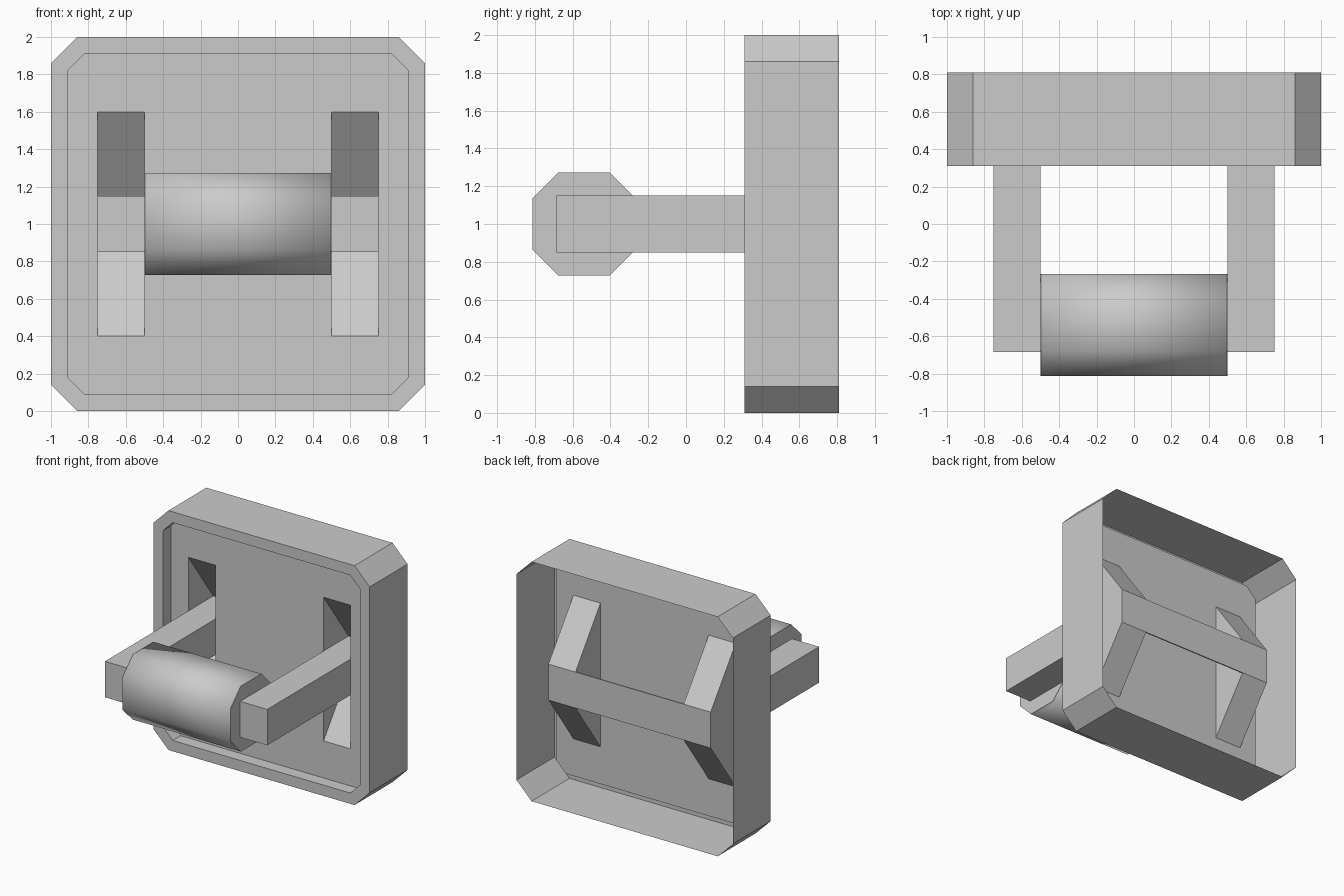
import bpy
import bmesh
from mathutils import Vector

cube = bpy.data.objects.get("Cube")
if cube:
    bpy.data.objects.remove(cube, do_unlink=True)

grey = bpy.data.materials.new("plain_grey")
grey.use_nodes = True
grey.diffuse_color = (0.6, 0.6, 0.6, 1)
grey.node_tree.nodes["Principled BSDF"].inputs["Base Color"].default_value = (0.6, 0.6, 0.6, 1)


def finish(name, bm, smooth=False):
    bmesh.ops.recalc_face_normals(bm, faces=bm.faces)
    mesh = bpy.data.meshes.new(name)
    bm.to_mesh(mesh)
    bm.free()
    mesh.materials.append(grey)
    for p in mesh.polygons:
        p.use_smooth = smooth
    obj = bpy.data.objects.new(name, mesh)
    bpy.context.collection.objects.link(obj)
    return obj


def box(name, lo, hi):
    bm = bmesh.new()
    bmesh.ops.create_cube(bm, size=1)
    lo, hi = Vector(lo), Vector(hi)
    for v in bm.verts:
        v.co = (lo + hi) / 2 + v.co * (hi - lo)
    return finish(name, bm)


def octagon(half, cut):
    """Square of the given half width with its corners cut off."""
    a, b = half, half - cut
    return [(a, -b), (a, b), (b, a), (-b, a), (-a, b), (-a, -b), (-b, -a), (b, -a)]


def bridge(bm, r1, r2):
    n = len(r1)
    for i in range(n):
        bm.faces.new((r1[i], r1[(i + 1) % n], r2[(i + 1) % n], r2[i]))


def prism_x(name, x0, x1, outline, smooth=False):
    """Closed prism along x from a (y, z) outline."""
    bm = bmesh.new()
    ends = [[bm.verts.new((x, y, z)) for y, z in outline] for x in (x0, x1)]
    bridge(bm, *ends)
    for ring in ends:
        bm.faces.new(ring)
    return finish(name, bm, smooth)


FRONT, PLATE, BAR, BACK = 0.31, 0.415, 0.745, 0.81
LOW, HIGH = 0.85, 1.15

# Thin shell open at the back: outer wall, front rim, recess wall
bm = bmesh.new()
rings = [[bm.verts.new((x, y, z + 1)) for x, z in octagon(half, cut)]
         for y, half, cut in ((BACK, 1, 0.14), (FRONT, 1, 0.14),
                              (FRONT, 0.91, 0.09), (PLATE, 0.91, 0.09))]
for r1, r2 in zip(rings, rings[1:]):
    bridge(bm, r1, r2)
finish("frame_shell", bm)

# Recessed panel with two tall slots, cut on a grid of planes
bm = bmesh.new()
bm.faces.new([bm.verts.new((x, PLATE, z + 1)) for x, z in octagon(0.91, 0.09)])
cuts = [((x, 0, 0), (1, 0, 0)) for x in (-0.75, -0.5, 0.5, 0.75)]
cuts += [((0, 0, z), (0, 0, 1)) for z in (0.4, 1.6)]
for co, no in cuts:
    bmesh.ops.bisect_plane(bm, geom=bm.verts[:] + bm.edges[:] + bm.faces[:],
                           plane_co=co, plane_no=no)
slots = [f for f in bm.faces
         if 0.5 < abs(f.calc_center_median().x) < 0.75
         and 0.4 < f.calc_center_median().z < 1.6]
bmesh.ops.delete(bm, geom=slots, context='FACES')
finish("panel", bm)

# Tapered pockets behind the slots, open to the front, and the arms
for side, x0 in (("left", 0.5), ("right", -0.75)):
    x1 = x0 + 0.25
    bm = bmesh.new()
    profile = [(PLATE, 0.4), (BAR, LOW), (BAR, HIGH), (PLATE, 1.6)]
    a, b = [[bm.verts.new((x, y, z)) for y, z in profile] for x in (x0, x1)]
    bm.faces.new(a)
    bm.faces.new(b)
    for i in range(3):
        bm.faces.new((a[i], a[i + 1], b[i + 1], b[i]))
    finish(side + "_pocket", bm)
    box(side + "_arm", (x0, -0.685, LOW), (x1, BAR - 0.005, HIGH))

# Flat strip joining the pockets at the back
box("rear_strip", (-0.75, BAR - 0.01, LOW), (0.75, BAR, HIGH))

# Softly shaded roller with flat end plates
outline = [(y - 0.54, z + 1) for y, z in octagon(0.273, 0.137)]
prism_x("roller", -0.498, 0.498, outline, smooth=True)
for side, x in (("left", 0.498), ("right", -0.5)):
    prism_x(side + "_roller_end", x, x + 0.002, outline)
